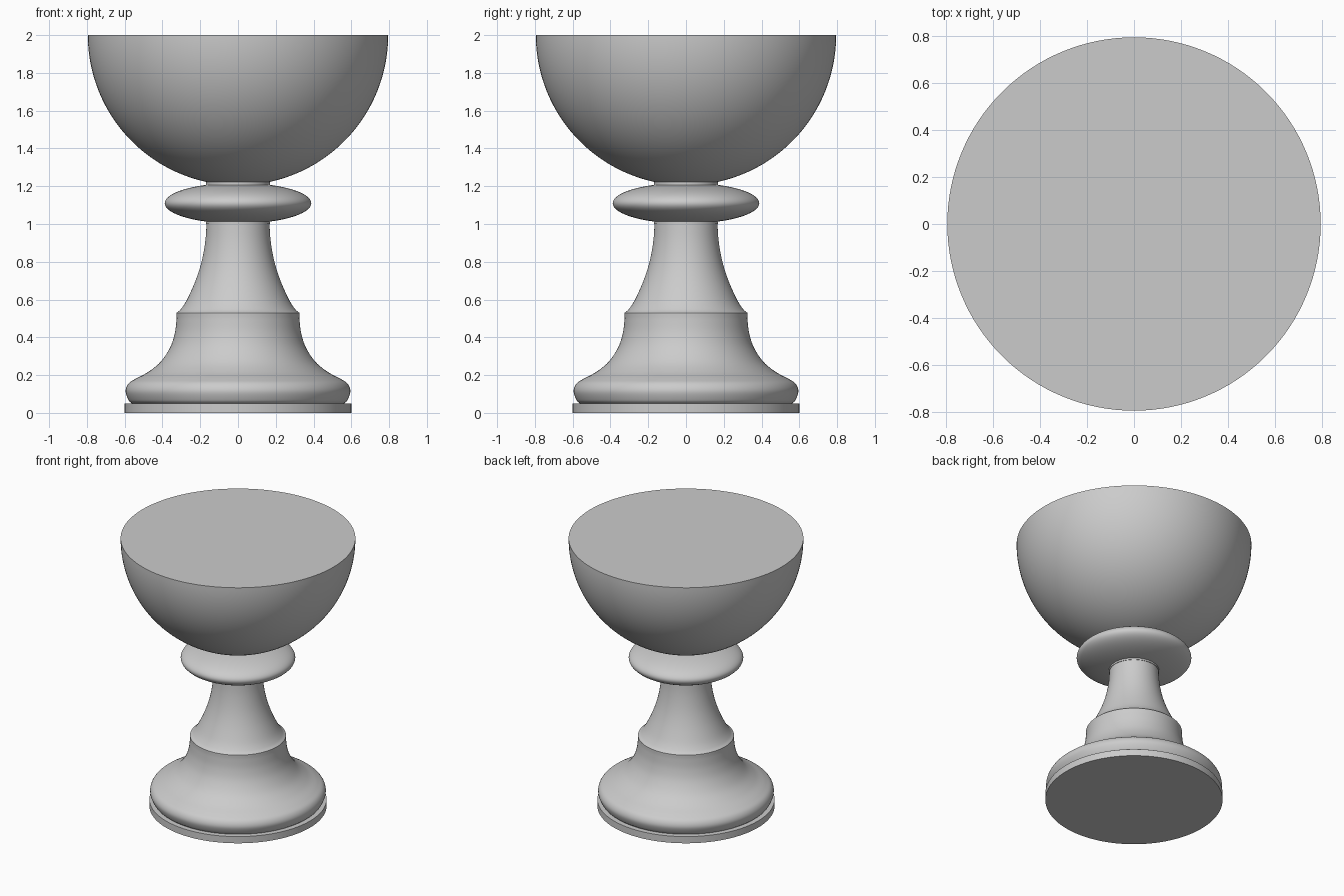
import bpy, bmesh, math
from mathutils import Vector

cube = bpy.data.objects.get("Cube")
if cube:
    bpy.data.objects.remove(cube, do_unlink=True)

grey = bpy.data.materials.new("plain grey")
grey.use_nodes = True
grey.diffuse_color = (0.6, 0.6, 0.6, 1)
grey.node_tree.nodes["Principled BSDF"].inputs["Base Color"].default_value = (0.6, 0.6, 0.6, 1)

SIDES = 128


def lathe(name, profile):
    """Spin a bottom-to-top (radius, height) profile and cap its open ends."""
    bm = bmesh.new()
    rings = []
    for r, z in profile:
        if r < 1e-4:
            rings.append([bm.verts.new((0, 0, z))])
        else:
            rings.append([bm.verts.new((r * math.cos(a), r * math.sin(a), z))
                          for a in (math.tau * i / SIDES for i in range(SIDES))])
    for low, high in zip(rings, rings[1:]):
        for i in range(SIDES):
            j = (i + 1) % SIDES
            if len(low) == 1:
                bm.faces.new((low[0], high[j], high[i]))
            else:
                bm.faces.new((low[i], low[j], high[j], high[i]))
    for ring in (rings[0], rings[-1]):
        if len(ring) > 1:
            bm.faces.new(ring)
    bmesh.ops.recalc_face_normals(bm, faces=bm.faces)
    mesh = bpy.data.meshes.new(name)
    bm.to_mesh(mesh)
    bm.free()
    mesh.materials.append(grey)
    obj = bpy.data.objects.new(name, mesh)
    bpy.context.collection.objects.link(obj)
    bpy.ops.object.select_all(action='DESELECT')
    obj.select_set(True)
    bpy.context.view_layer.objects.active = obj
    bpy.ops.object.shade_smooth_by_angle(angle=math.radians(35))


def smooth_curve(points, steps=6):
    """Catmull-Rom curve through the profile points."""
    p = [Vector(q) for q in points]
    p = [2 * p[0] - p[1]] + p + [2 * p[-1] - p[-2]]
    out = []
    for a, b, c, d in zip(p, p[1:], p[2:], p[3:]):
        for s in range(steps):
            t = s / steps
            out.append(0.5 * (2 * b + (c - a) * t + (2 * a - 5 * b + 4 * c - d) * t * t
                              + (3 * b - a - 3 * c + d) * t ** 3))
    return [tuple(v) for v in out] + [points[-1]]


def arc(radius, half_height, center, start, end, steps):
    """Elliptical profile between two angles in degrees."""
    angles = [math.radians(start + (end - start) * i / steps) for i in range(steps + 1)]
    return [(radius * math.cos(a), center + half_height * math.sin(a)) for a in angles]


# Foot disc
lathe("foot_disc", [(0.6, 0), (0.6, 0.05)])

# Flared base with rounded rim
lathe("flared_base", smooth_curve([
    (0.562, 0.05), (0.58, 0.068), (0.595, 0.115), (0.58, 0.155), (0.54, 0.182),
    (0.475, 0.217), (0.41, 0.27), (0.36, 0.345), (0.335, 0.42), (0.326, 0.49), (0.325, 0.53)]))

# Tapering stem
lathe("stem", smooth_curve([
    (0.325, 0.53), (0.302, 0.55), (0.27, 0.6), (0.225, 0.7), (0.193, 0.8),
    (0.173, 0.91), (0.165, 1.03)]))

# Collar and short neck
lathe("collar", arc(0.388, 0.108, 1.11, -65, 65, 32))
lathe("neck", [(0.17, 1.0), (0.17, 1.235)])

# Solid half-round bowl
lathe("bowl", arc(0.795, 0.795, 1.205 + 0.795, -90, 0, 48))
